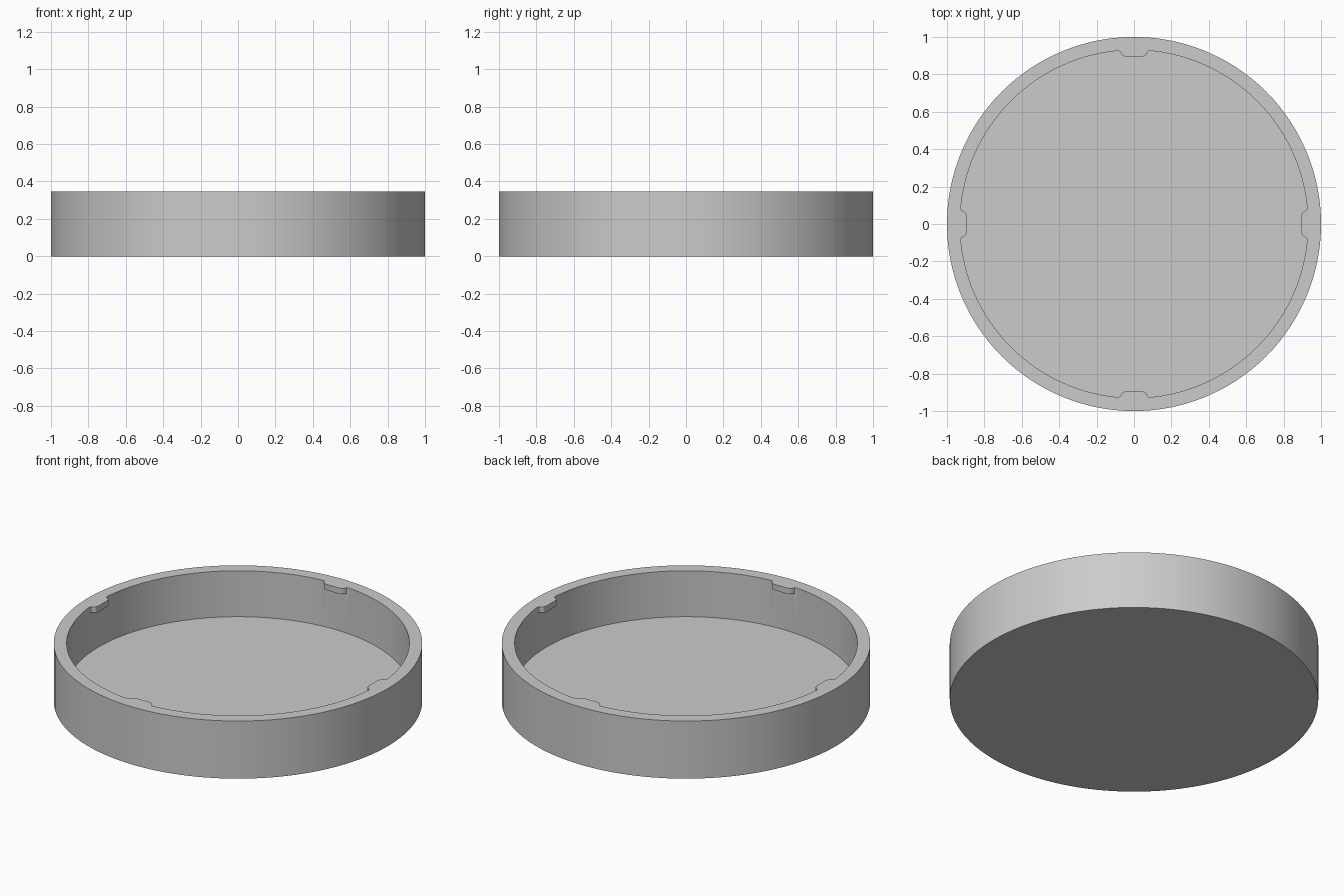
import bpy, bmesh, math
from mathutils import Matrix

if "Cube" in bpy.data.objects:
    bpy.data.objects.remove(bpy.data.objects["Cube"], do_unlink=True)

HEIGHT, FLOOR = 0.345, 0.07
OUTER, INNER = 1.0, 0.93
SIDES = 128
TAB_THICKNESS = 0.035

grey = bpy.data.materials.new("light_grey")
grey.use_nodes = True
colour = (0.6, 0.6, 0.6, 1)
grey.diffuse_color = colour
grey.node_tree.nodes["Principled BSDF"].inputs["Base Color"].default_value = colour


def make_object(name, bm):
    bmesh.ops.recalc_face_normals(bm, faces=bm.faces)
    mesh = bpy.data.meshes.new(name)
    bm.to_mesh(mesh)
    bm.free()
    mesh.materials.append(grey)
    obj = bpy.data.objects.new(name, mesh)
    bpy.context.collection.objects.link(obj)
    return obj


def ring(bm, radius, z):
    step = math.tau / SIDES
    return [bm.verts.new((radius * math.cos(i * step), radius * math.sin(i * step), z))
            for i in range(SIDES)]


# Round tray: outer wall, flat rim, inner wall and floor
bm = bmesh.new()
rings = [ring(bm, r, z) for r, z in
         ((OUTER, 0), (OUTER, HEIGHT), (INNER, HEIGHT), (INNER, FLOOR))]
for a, b in zip(rings, rings[1:]):
    for i in range(SIDES):
        j = (i + 1) % SIDES
        bm.faces.new((a[i], a[j], b[j], b[i]))
bm.faces.new(rings[0])
bm.faces.new(rings[-1])
tray = make_object("tray", bm)

# Four small rounded tabs under the rim, joined to the wall
half = [(0.085, 0.96), (0.085, 0.927), (0.074, 0.922), (0.068, 0.91),
        (0.06, 0.9), (0.045, 0.895)]
outline = half + [(-x, y) for x, y in reversed(half)]
bm = bmesh.new()
for quarter in range(4):
    turn = Matrix.Rotation(quarter * math.pi / 2, 3, 'Z')
    low, high = [[bm.verts.new(turn @ Matrix.Identity(3) @ bm_point) for bm_point in
                  [Matrix.Translation((x, y, z)).to_translation() for x, y in outline]]
                 for z in (HEIGHT - TAB_THICKNESS, HEIGHT)]
    bm.faces.new(low)
    bm.faces.new(high)
    for i in range(len(low)):
        j = (i + 1) % len(low)
        bm.faces.new((low[i], low[j], high[j], high[i]))
tabs = make_object("rim_tabs", bm)
tabs.hide_render = True

bpy.ops.object.select_all(action='DESELECT')
tray.select_set(True)
bpy.context.view_layer.objects.active = tray
union = tray.modifiers.new("join_tabs", 'BOOLEAN')
union.operation = 'UNION'
union.solver = 'EXACT'
union.object = tabs
bpy.ops.object.modifier_apply(modifier=union.name)
bpy.data.objects.remove(tabs, do_unlink=True)

bpy.ops.object.shade_smooth_by_angle(angle=math.radians(30))
